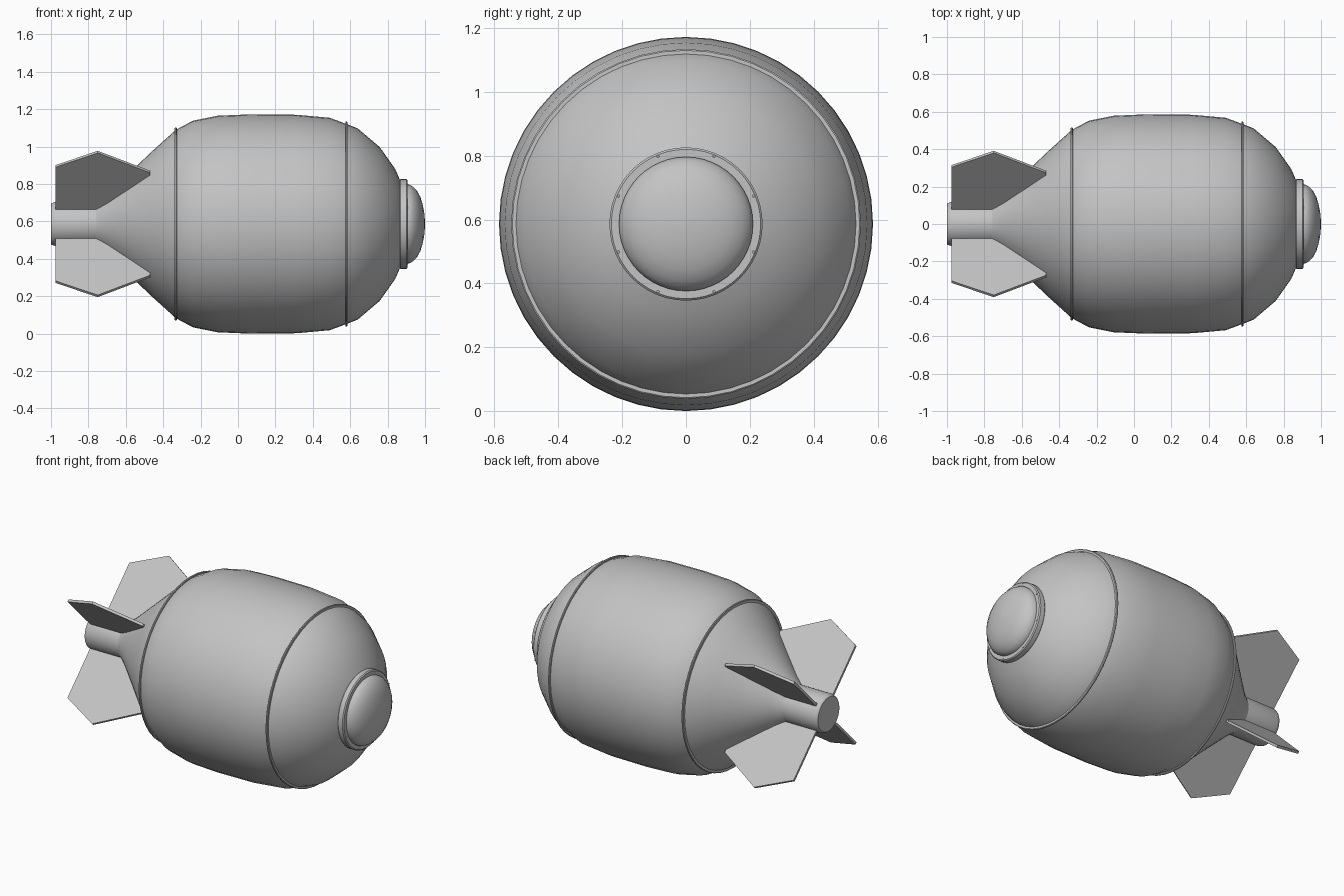
import bpy, bmesh, math
from mathutils import Matrix, Vector

if "Cube" in bpy.data.objects:
    bpy.data.objects.remove(bpy.data.objects["Cube"])

CZ = 0.586          # height of the long axis
SIDES = 48

grey = bpy.data.materials.new("metal grey")
grey.diffuse_color = (0.55, 0.55, 0.55, 1)
grey.use_nodes = True
grey.node_tree.nodes["Principled BSDF"].inputs["Base Color"].default_value = grey.diffuse_color


def finish(name, bm, smooth=True):
    bmesh.ops.recalc_face_normals(bm, faces=bm.faces)
    me = bpy.data.meshes.new(name)
    bm.to_mesh(me)
    bm.free()
    me.materials.append(grey)
    ob = bpy.data.objects.new(name, me)
    bpy.context.collection.objects.link(ob)
    if smooth:
        bpy.ops.object.select_all(action='DESELECT')
        ob.select_set(True)
        bpy.context.view_layer.objects.active = ob
        bpy.ops.object.shade_smooth_by_angle(angle=math.radians(35))
    return ob


def lathe(name, profile, closed=False):
    """Revolve (x, radius) points about the long axis; ends are capped."""
    bm = bmesh.new()
    rings = []
    for x, r in profile:
        rings.append([bm.verts.new((x, r * math.sin(a), CZ + r * math.cos(a)))
                      for a in (2 * math.pi * i / SIDES for i in range(SIDES))])
    pairs = list(zip(rings, rings[1:]))
    if closed:
        pairs.append((rings[-1], rings[0]))
    for a, b in pairs:
        for i in range(SIDES):
            j = (i + 1) % SIDES
            bm.faces.new((a[i], a[j], b[j], b[i]))
    if not closed:
        bm.faces.new(rings[0])
        bm.faces.new(rings[-1])
    return finish(name, bm)


# Main barrel shaped body with tail cone
lathe("body", [(-0.76, 0.118), (-0.75, 0.124), (-0.70, 0.163), (-0.54, 0.312),
               (-0.445, 0.402), (-0.333, 0.503), (-0.242, 0.552), (-0.108, 0.579),
               (0.06, 0.586), (0.314, 0.584), (0.49, 0.568), (0.58, 0.535),
               (0.64, 0.511), (0.757, 0.412), (0.84, 0.295), (0.875, 0.215),
               (0.89, 0.18)])

# Thin raised seam bands
for name, x, r in (("rear_seam", -0.333, 0.503), ("front_seam", 0.58, 0.535)):
    lathe(name, [(x - 0.006, r - 0.03), (x - 0.006, r + 0.009), (x - 0.003, r + 0.013),
                 (x + 0.003, r + 0.013), (x + 0.006, r + 0.009), (x + 0.006, r - 0.03)],
          closed=True)

# Tail tube with bevelled end
lathe("tail_tube", [(-1.0, 0.107), (-0.995, 0.112), (-0.975, 0.118), (-0.74, 0.118)])

# Nose flange and cap
lathe("nose_flange", [(0.865, 0.236), (0.870, 0.24), (0.900, 0.24), (0.906, 0.234),
                      (0.906, 0.20)])
lathe("nose_cap", [(0.895, 0.21), (0.918, 0.21), (0.938, 0.198), (0.957, 0.178),
                   (0.975, 0.145), (0.988, 0.102), (0.997, 0.052), (1.0, 0.004)])

# Small bolts around the flange
bm = bmesh.new()
for k in range(8):
    a = math.radians(22.5 + 45 * k)
    place = (Matrix.Translation((0.906, 0.23 * math.sin(a), CZ + 0.23 * math.cos(a)))
             @ Matrix.Rotation(math.pi / 2, 4, 'Y'))
    bmesh.ops.create_cone(bm, cap_ends=True, segments=8, radius1=0.005,
                          radius2=0.004, depth=0.008, matrix=place)
finish("nose_bolts", bm)

# Four diagonal tail fins, roots buried in the tail
outline = [(-0.975, 0.09), (-0.975, 0.438), (-0.75, 0.545), (-0.47, 0.395),
           (-0.47, 0.34), (-0.70, 0.09)]
HALF = 0.008
for k in range(4):
    rot = Matrix.Rotation(math.radians(45 + 90 * k), 4, 'X')
    bm = bmesh.new()
    sides = [[bm.verts.new(rot @ Vector((x, s * HALF, r)) + Vector((0, 0, CZ)))
              for x, r in outline] for s in (-1, 1)]
    for loop in sides:
        bm.faces.new(loop)
    for i in range(len(outline)):
        j = (i + 1) % len(outline)
        bm.faces.new((sides[0][i], sides[0][j], sides[1][j], sides[1][i]))
    finish(f"tail_fin_{k + 1}", bm, smooth=False)
